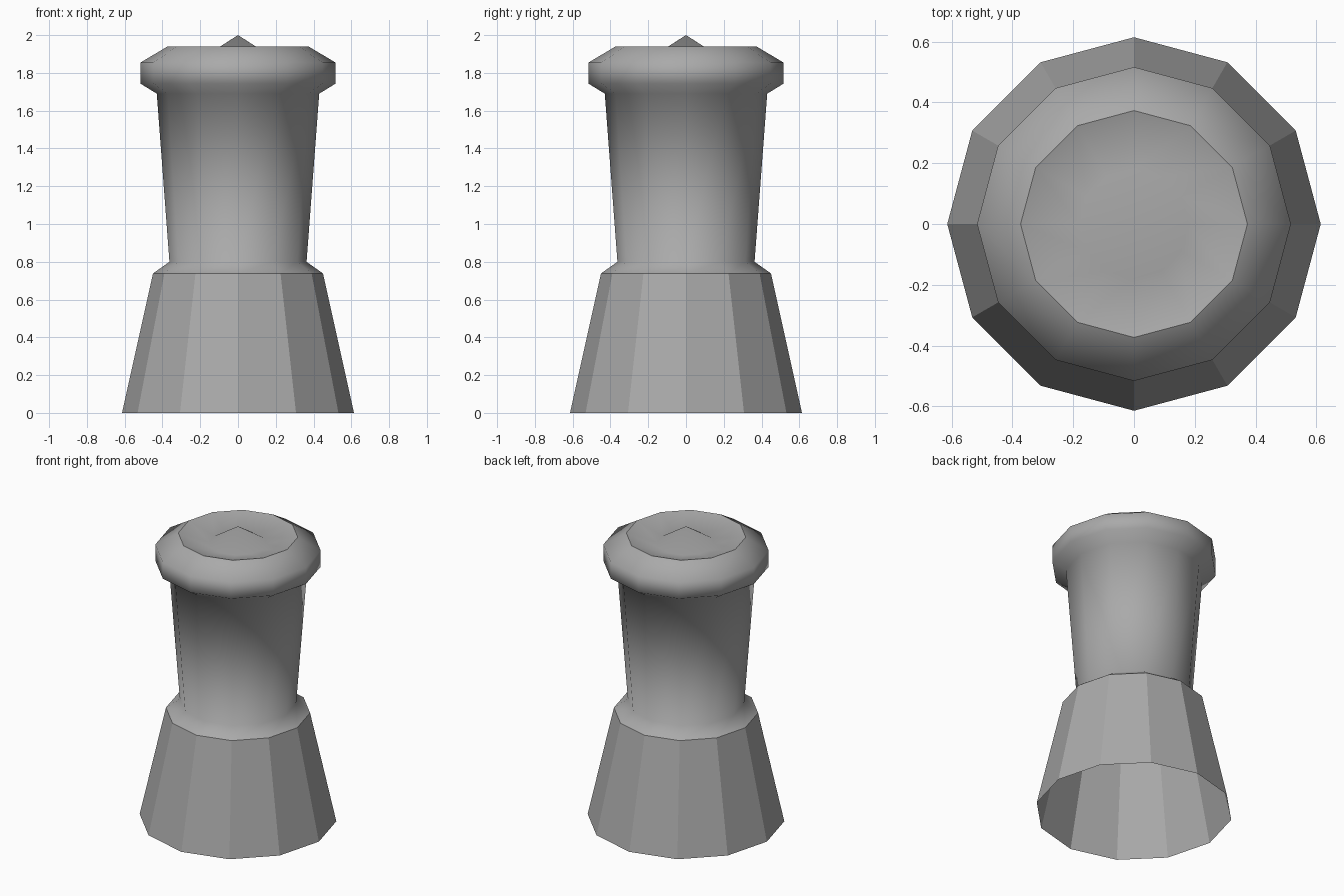
import bpy
import bmesh
from math import cos, sin, tau

SIDES = 12

cube = bpy.data.objects.get("Cube")
if cube:
    bpy.data.objects.remove(cube, do_unlink=True)

grey = bpy.data.materials.new("stone grey")
grey.use_nodes = True
colour = (0.4, 0.4, 0.4, 1)
grey.diffuse_color = colour
grey.node_tree.nodes["Principled BSDF"].inputs["Base Color"].default_value = colour


def lathe(name, profile, smooth):
    """Turn a (radius, height) profile, listed bottom to top, about z."""
    bm = bmesh.new()
    rings = []
    for r, z in profile:
        if r == 0:
            rings.append([bm.verts.new((0, 0, z))] * SIDES)
        else:
            rings.append([bm.verts.new((r * cos(tau * i / SIDES), r * sin(tau * i / SIDES), z))
                          for i in range(SIDES)])
    for low, high in zip(rings, rings[1:]):
        for i in range(SIDES):
            j = (i + 1) % SIDES
            corners = dict.fromkeys((low[i], low[j], high[j], high[i]))
            bm.faces.new(list(corners)).smooth = smooth
    mesh = bpy.data.meshes.new(name)
    bm.to_mesh(mesh)
    bm.free()
    mesh.materials.append(grey)
    obj = bpy.data.objects.new(name, mesh)
    bpy.context.collection.objects.link(obj)
    return obj


# Faceted flared foot, open underneath
lathe("base", [(0.614, 0), (0.45, 0.738)], smooth=False)

# Shoulder, tapered shaft and thick rounded rim
lathe("shaft_and_rim", [(0.45, 0.738), (0.363, 0.80), (0.43, 1.69), (0.516, 1.743),
                        (0.516, 1.855), (0.373, 1.94)], smooth=True)

# Shallow dish in the top with a central point
lathe("top_dish", [(0.373, 1.94), (0.18, 1.885), (0, 2.0)], smooth=True)
